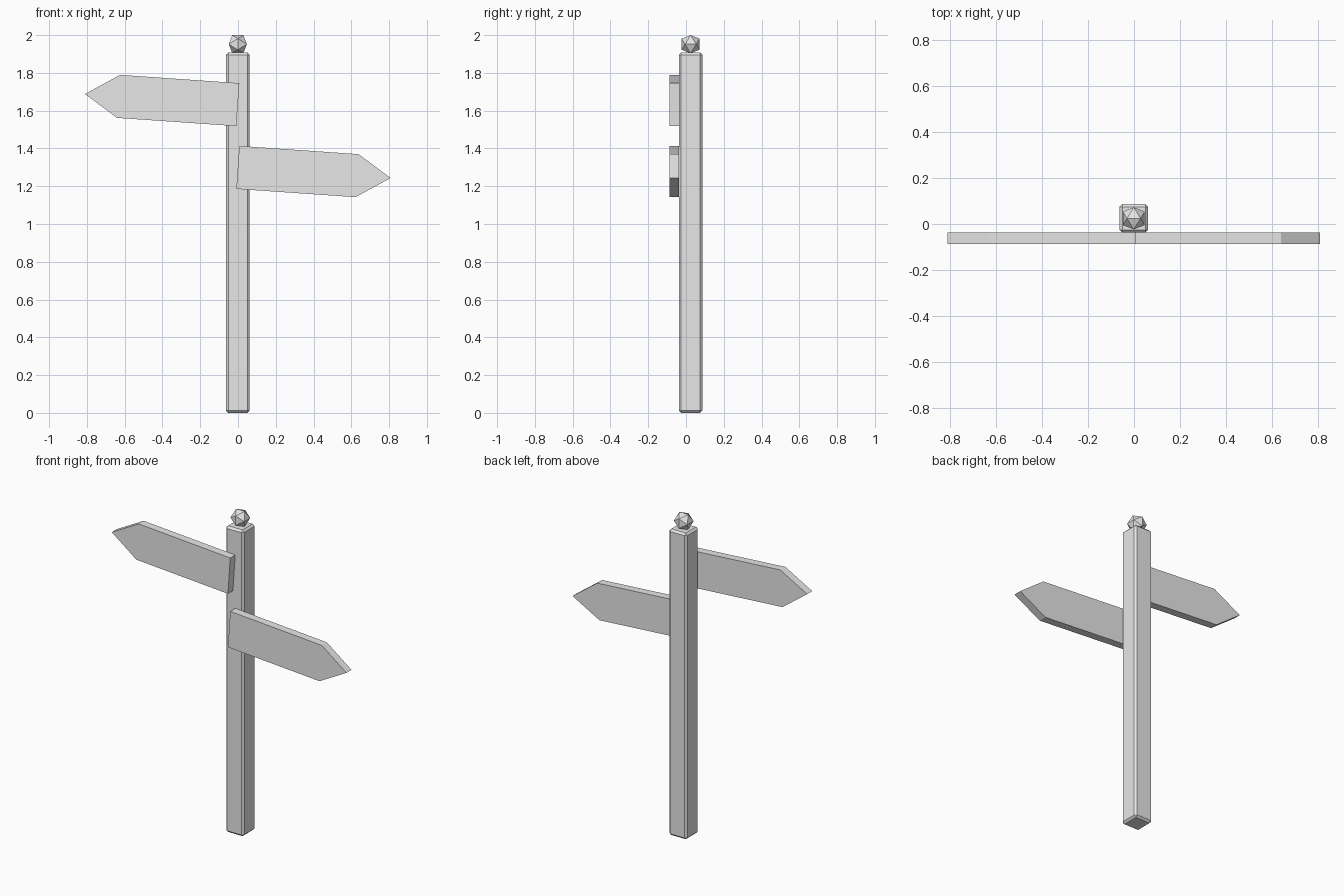
import bpy
import bmesh
from math import radians
from mathutils import Matrix

cube = bpy.data.objects.get("Cube")
if cube:
    bpy.data.objects.remove(cube, do_unlink=True)

grey = bpy.data.materials.new("plain_grey")
grey.use_nodes = True
COLOUR = (0.8, 0.8, 0.8, 1)
grey.diffuse_color = COLOUR
grey.node_tree.nodes["Principled BSDF"].inputs["Base Color"].default_value = COLOUR

POST_Y = 0.0245


def add_object(name, bm, location, tilt=0):
    bmesh.ops.recalc_face_normals(bm, faces=bm.faces)
    mesh = bpy.data.meshes.new(name)
    bm.to_mesh(mesh)
    bm.free()
    mesh.materials.append(grey)
    obj = bpy.data.objects.new(name, mesh)
    obj.location = location
    obj.rotation_euler.y = radians(tilt)
    bpy.context.collection.objects.link(obj)
    return obj


def add_sign(name, side, height):
    """Arrow-shaped board pointing towards side (+1 or -1 in x)."""
    half, shoulder, tip, depth = 0.114, 0.633, 0.811, 0.05
    outline = [(0, -half), (shoulder, -half), (tip, 0), (shoulder, half), (0, half)]
    bm = bmesh.new()
    face = bm.faces.new([bm.verts.new((side * x, 0, z)) for x, z in outline])
    new = bmesh.ops.extrude_face_region(bm, geom=[face])["geom"]
    moved = [v for v in new if isinstance(v, bmesh.types.BMVert)]
    bmesh.ops.translate(bm, verts=moved, vec=(0, depth, 0))
    add_object(name, bm, (-0.001, -0.0865, height), tilt=3.95)


# Square post with chamfered edges
bm = bmesh.new()
bmesh.ops.create_cube(bm, size=1, matrix=Matrix.Diagonal((0.124, 0.124, 1.908, 1)))
post = add_object("post", bm, (-0.001, POST_Y, 0.954))
bevel = post.modifiers.new("chamfer", "BEVEL")
bevel.width = 0.012
bevel.segments = 1

# Faceted knob, turned so that an edge lies on top
bm = bmesh.new()
bmesh.ops.create_icosphere(bm, subdivisions=1, radius=0.056)
add_object("knob", bm, (-0.001, POST_Y, 1.952), tilt=-31.7)

# Direction boards
add_sign("upper_right_sign", -1, 1.632)
add_sign("lower_left_sign", 1, 1.2995)
